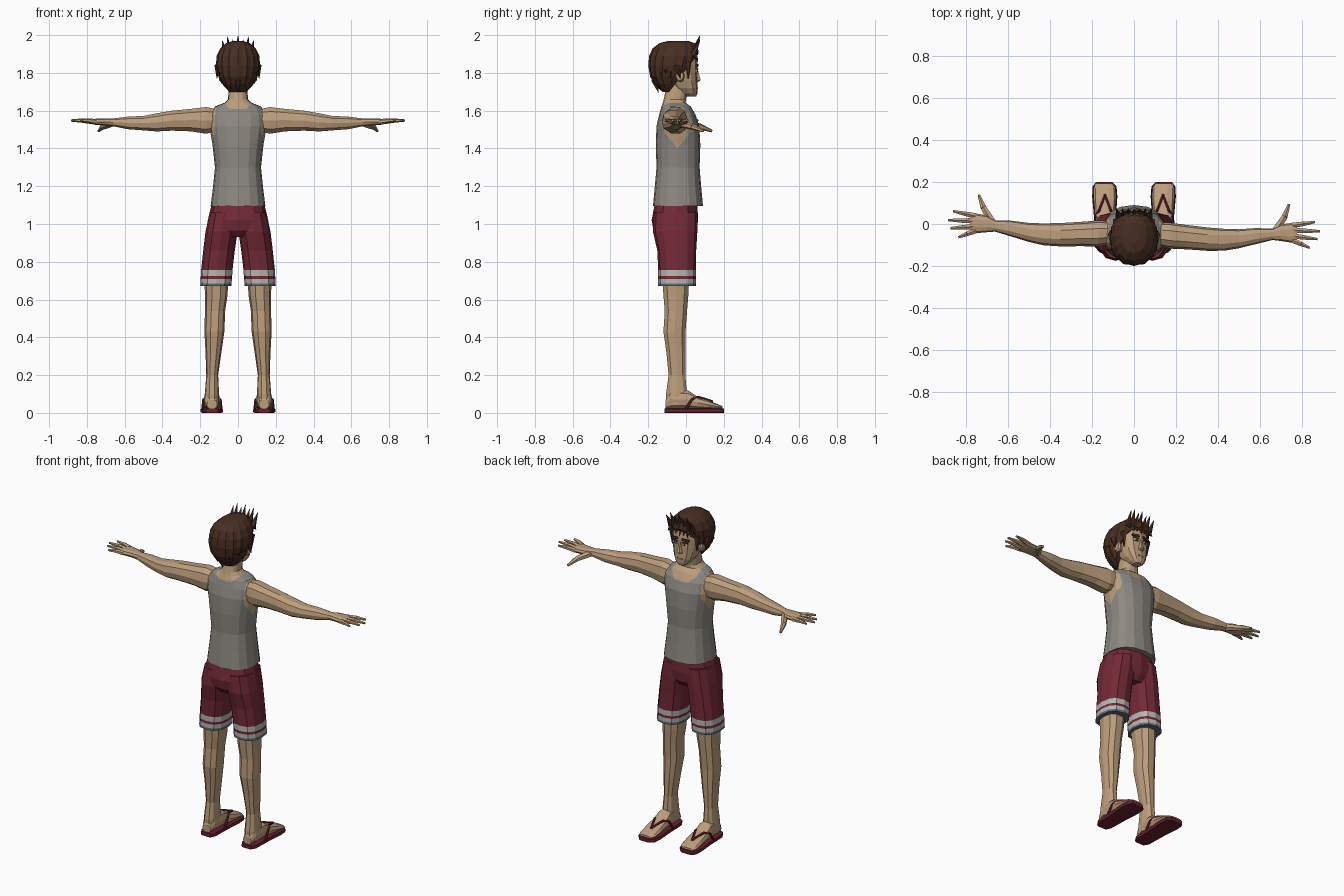
import bpy, bmesh, math
from mathutils import Vector

if "Cube" in bpy.data.objects:
    bpy.data.objects.remove(bpy.data.objects["Cube"])


def material(name, *rgb):
    m = bpy.data.materials.new(name)
    m.use_nodes = True
    m.diffuse_color = (*rgb, 1)
    m.node_tree.nodes["Principled BSDF"].inputs["Base Color"].default_value = (*rgb, 1)
    return m


SKIN = material("skin", .50, .34, .20)
TANK = material("warm grey cloth", .27, .25, .22)
TRIM = material("grey trim", .24, .25, .25)
SHORTS = material("dark red cloth", .17, .022, .036)
STRIPE = material("light stripe", .46, .46, .45)
SLATE = material("slate hem", .12, .15, .17)
HAIR = material("brown hair", .065, .028, .016)
SANDAL = material("sandal red", .14, .014, .027)
EYE = material("eye white", .6, .58, .54)
LIPS = material("lip skin", .36, .20, .13)


def finish(bm, name, mats, rule=None):
    """Turn a bmesh into an object; rule picks a material from a face centre."""
    bmesh.ops.recalc_face_normals(bm, faces=bm.faces[:])
    if rule:
        for f in bm.faces:
            f.material_index = rule(f.calc_center_median())
    me = bpy.data.meshes.new(name)
    bm.to_mesh(me)
    bm.free()
    ob = bpy.data.objects.new(name, me)
    bpy.context.collection.objects.link(ob)
    for m in mats:
        me.materials.append(m)
    return ob


def loft(axis, sections, sides=12, power=2.4, side=1, ridge=1):
    """Rings along an axis; each section is position, then min/max of the other two axes."""
    bm = bmesh.new()
    rings = []
    for t, a0, a1, b0, b1 in sections:
        ring = []
        for i in range(sides):
            ang = math.tau * i / sides
            k = ridge if i % 2 else 1
            c, s = (math.copysign(abs(v) ** (2 / power), v) * k
                    for v in (math.cos(ang), math.sin(ang)))
            a = (a0 + a1) / 2 + c * (a1 - a0) / 2
            b = (b0 + b1) / 2 + s * (b1 - b0) / 2
            p = {"x": (t, a, b), "y": (a, t, b), "z": (a, b, t)}[axis]
            ring.append(bm.verts.new((p[0] * side, p[1], p[2])))
        rings.append(ring)
    for lo, hi in zip(rings, rings[1:]):
        for i in range(sides):
            j = (i + 1) % sides
            bm.faces.new((lo[i], lo[j], hi[j], hi[i]))
    bm.faces.new(rings[0])
    bm.faces.new(rings[-1])
    return bm


def centred(rows):
    """Sections symmetric in x, given as height, half width, back, front."""
    return [(z, -r, r, back, front) for z, r, back, front in rows]


def cut(bm, co, no, **kw):
    geom = bm.verts[:] + bm.edges[:] + bm.faces[:]
    return bmesh.ops.bisect_plane(bm, geom=geom, plane_co=co, plane_no=no, **kw)


def taper(bm, p, q, r1, r2, sides=6):
    """Add a cone between two points."""
    p, q = Vector(p), Vector(q)
    made = bmesh.ops.create_cone(bm, cap_ends=True, segments=sides, radius1=r1,
                                 radius2=r2, depth=(q - p).length)["verts"]
    turn = (q - p).to_track_quat("Z", "Y")
    for v in made:
        v.co = turn @ v.co + (p + q) / 2


def plate(name, centre, size, mat, yaw=0, roll=0):
    bpy.ops.mesh.primitive_cube_add(size=1, location=centre, rotation=(0, roll, yaw))
    ob = bpy.context.object
    ob.name, ob.scale = name, size
    ob.data.materials.append(mat)


# Torso and neck, with the vest outlined by plane cuts
torso = loft("z", centred([
    (1.095, .145, -.175, .09), (1.2, .132, -.165, .08), (1.3, .122, -.156, .072),
    (1.42, .135, -.16, .076), (1.52, .152, -.156, .07), (1.58, .15, -.142, .05),
    (1.622, .122, -.13, .025), (1.642, .072, -.122, -.002), (1.66, .053, -.118, .0),
    (1.74, .048, -.1, .015)]), sides=16)
MID = -.045
for e in (0, .018):
    for s in (1, -1):
        cut(torso, (s * (.085 + e), 0, 0), (1, 0, 0))
        cut(torso, (s * (.12 - e), 0, 0), (1, 0, 0))
        cut(torso, (0, MID, 1.4 - e), (0, -1.2 * s, 1))
        for base in (1.575, 1.61):
            cut(torso, (s * .045, 0, base - e), (-s, 0, 1))
    for base in (1.575, 1.61):
        cut(torso, (0, 0, base - e), (0, 0, 1))


def vest(c):
    x, base = abs(c.x), 1.575 if c.y > MID else 1.61
    for index, e in enumerate((0, .018)):
        neck = x < .085 + e and c.z > base - e + max(0, x - .045)
        arm = x > .12 - e and c.z > 1.4 - e + 1.2 * abs(c.y - MID)
        if neck or arm or c.z > 1.642:
            return index
    return 2


finish(torso, "torso_and_vest", [SKIN, TRIM, TANK], vest)

# Hips of the shorts
finish(loft("z", centred([(.93, .1, -.14, .03), (.965, .165, -.172, .055),
                          (1.02, .16, -.182, .064), (1.11, .138, -.165, .06)])),
       "shorts_hips", [SHORTS])


def hem(c):
    if c.z < .686:
        return 2
    return 1 if c.z < .71 or .725 < c.z < .757 else 0


for s, label in ((1, "left_"), (-1, "right_")):
    # Shorts leg and bare leg
    finish(loft("z", [
        (.672, .034, .2, -.147, .052), (.686, .034, .199, -.147, .052),
        (.71, .032, .198, -.147, .052), (.725, .031, .197, -.147, .052),
        (.757, .029, .195, -.147, .052), (.86, .017, .184, -.152, .054),
        (.96, .002, .172, -.175, .06), (1.06, .002, .15, -.17, .06)], side=s),
        label + "shorts_leg", [SHORTS, STRIPE, SLATE], hem)
    finish(loft("z", [
        (.04, .1, .178, -.105, .0), (.1, .1, .176, -.108, .008),
        (.2, .105, .168, -.094, -.002), (.32, .088, .172, -.106, .0),
        (.43, .072, .178, -.122, .0), (.54, .068, .175, -.115, .008),
        (.62, .056, .175, -.122, .015), (.72, .05, .178, -.13, .02)],
        sides=10, side=s), label + "leg", [SKIN])

    # Foot, sole and V strap
    finish(loft("y", [
        (-.108, .11, .165, .02, .07), (-.08, .1, .178, .02, .12),
        (.01, .095, .182, .02, .122), (.06, .09, .187, .02, .088),
        (.12, .085, .192, .02, .066), (.17, .088, .192, .02, .046),
        (.193, .105, .18, .02, .036)], sides=10, side=s), label + "foot", [SKIN])
    finish(loft("y", [
        (-.115, .105, .17, 0, .024), (-.09, .09, .186, 0, .024),
        (.03, .086, .19, 0, .024), (.13, .079, .199, 0, .024),
        (.18, .083, .196, 0, .024), (.2, .105, .18, 0, .024)],
        sides=12, power=7, side=s), label + "sandal_sole", [SANDAL])
    strap = bmesh.new()
    for d in (1, -1):
        path = [((.138 + d * off) * s, y, z) for off, y, z in
                ((0, .14, .06), (.028, .065, .084), (.045, .03, .07), (.05, .0, .02))]
        for p, q in zip(path, path[1:]):
            taper(strap, p, q, .007, .007)
    finish(strap, label + "sandal_strap", [SANDAL])

    # Arm and palm, fingers and thumb, swung slightly about the spine
    swing = -.03 * s
    arm = loft("x", [
        (.11, -.1, .01, 1.49, 1.61), (.17, -.112, .012, 1.475, 1.622),
        (.25, -.113, .003, 1.488, 1.612), (.35, -.117, -.006, 1.492, 1.602),
        (.43, -.114, -.01, 1.488, 1.588), (.5, -.1, -.01, 1.494, 1.574),
        (.58, -.078, -.002, 1.5, 1.57), (.66, -.056, -.002, 1.516, 1.56),
        (.7, -.06, .02, 1.52, 1.56), (.755, -.067, .028, 1.524, 1.558),
        (.775, -.06, .022, 1.53, 1.554)], sides=10, side=s)
    for by, tx, ty in ((.016, .86, .035), (-.008, .885, -.008),
                       (-.034, .872, -.046), (-.055, .835, -.088)):
        root, tip = Vector((.755 * s, by, 1.541)), Vector((tx * s, ty, 1.548))
        joint = root.lerp(tip, .5) + Vector((0, 0, .003))
        taper(arm, root, joint, .015, .012)
        taper(arm, joint, tip, .012, .006)
    knuckle = (.715 * s, .055, 1.515)
    taper(arm, (.67 * s, -.02, 1.535), knuckle, .022, .016)
    taper(arm, knuckle, (.737 * s, .115, 1.492), .016, .007)
    for v in arm.verts:
        v.co.y += swing * abs(v.co.x)
    finish(arm, label + "arm", [SKIN])

    # Ear, eye and brow
    finish(loft("x", [(.07, -.04, -.012, 1.755, 1.8), (.09, -.055, -.008, 1.75, 1.815),
                      (.1, -.052, -.014, 1.76, 1.81)], sides=8, side=s),
           label + "ear", [SKIN])
    yaw = -.2 * s
    plate(label + "eye", (.034 * s, .0565, 1.812), (.032, .008, .014), EYE, yaw)
    plate(label + "pupil", (.032 * s, .059, 1.812), (.013, .008, .014), HAIR, yaw)
    plate(label + "lash", (.034 * s, .059, 1.821), (.036, .008, .006), HAIR, yaw)
    plate(label + "brow", (.036 * s, .058, 1.838), (.045, .009, .012), HAIR, yaw, .12 * s)

# Head, nose and mouth
finish(loft("z", centred([
    (1.675, .024, .005, .054), (1.69, .042, -.02, .06), (1.72, .062, -.06, .062),
    (1.76, .074, -.09, .06), (1.8, .081, -.11, .06), (1.84, .084, -.13, .062),
    (1.88, .082, -.13, .056), (1.93, .065, -.12, .035)]), power=2.6), "head", [SKIN])
finish(loft("z", centred([(1.752, .015, .045, .066), (1.76, .017, .045, .08),
                          (1.79, .01, .045, .071), (1.825, .007, .045, .062)]),
            sides=6), "nose", [SKIN])
plate("mouth", (0, .0585, 1.718), (.036, .008, .007), LIPS)

# Hair: ridged cap cut back from the face, then spikes
hair = loft("z", centred([
    (1.7, .05, -.125, 0), (1.74, .082, -.168, .02), (1.78, .104, -.19, .04),
    (1.84, .117, -.2, .055), (1.89, .113, -.195, .068), (1.93, .094, -.177, .064),
    (1.958, .062, -.14, .045), (1.97, .025, -.09, .01)]),
    sides=32, power=2.2, ridge=.955)
rim = cut(hair, (0, .05, 1.88), (0, .18, -.14), clear_outer=True)["geom_cut"]
bmesh.ops.edgeloop_fill(hair, edges=[g for g in rim if isinstance(g, bmesh.types.BMEdge)])
for i in range(7):
    x = (i - 3) * .024
    lift = .018 * (i % 2) - .12 * abs(x)
    taper(hair, (x, .035, 1.895), (x * 1.15, .074, 1.98 + lift), .02, .001, 5)
    taper(hair, (x, .045, 1.895), (x * 1.1, .064, 1.865 - lift / 2), .014, .001, 4)
for i in range(13):
    ang = math.pi * (1 + i / 12)
    c, s = math.cos(ang), math.sin(ang)
    low = 1.705 + .045 * abs(c) + .012 * (i % 2)
    taper(hair, (.095 * c, -.085 + .085 * s, low + .06),
          (.085 * c, -.08 + .065 * s, low - .01), .02, .001, 5)
for s in (1, -1):
    taper(hair, (.085 * s, .012, 1.86), (.082 * s, .012, 1.77), .018, .003, 5)
    taper(hair, (.105 * s, -.05, 1.84), (.112 * s, -.03, 1.77), .02, .001, 5)
finish(hair, "hair", [HAIR])
